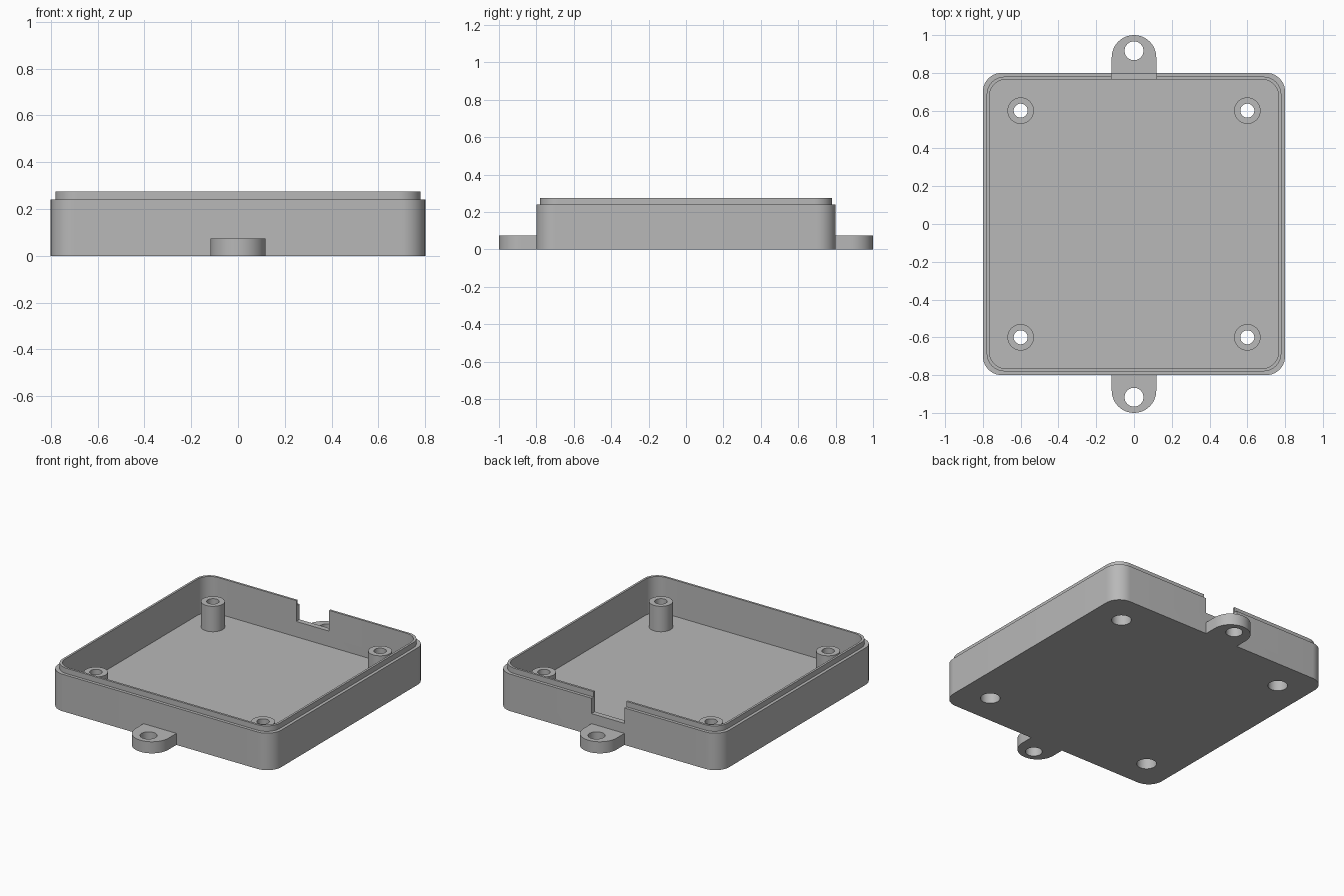
import bpy, bmesh
from math import sin, cos, pi, radians

if "Cube" in bpy.data.objects:
    bpy.data.objects.remove(bpy.data.objects["Cube"])

grey = bpy.data.materials.new("plain grey")
grey.use_nodes = True
grey.diffuse_color = (0.48, 0.48, 0.48, 1)
grey.node_tree.nodes["Principled BSDF"].inputs["Base Color"].default_value = grey.diffuse_color


def rounded_square(half, radius, steps=12):
    """Outline of a square with round corners."""
    pts = []
    for k, (sx, sy) in enumerate([(1, 1), (-1, 1), (-1, -1), (1, -1)]):
        for i in range(steps + 1):
            a = k * pi / 2 + i * pi / 2 / steps
            pts.append((sx * (half - radius) + radius * cos(a),
                        sy * (half - radius) + radius * sin(a)))
    return pts


def circle(radius, x=0, y=0, n=48):
    return [(x + radius * cos(2 * pi * i / n), y + radius * sin(2 * pi * i / n))
            for i in range(n)]


def loft(name, loops, closed=False):
    """Skin through (outline, z) loops; cap the ends or join them in a ring."""
    bm = bmesh.new()
    rings = [[bm.verts.new((x, y, z)) for x, y in pts] for pts, z in loops]
    pairs = list(zip(rings, rings[1:]))
    if closed:
        pairs.append((rings[-1], rings[0]))
    for a, b in pairs:
        for i in range(len(a)):
            j = (i + 1) % len(a)
            bm.faces.new((a[i], a[j], b[j], b[i]))
    if not closed:
        bm.faces.new(rings[0][::-1])
        bm.faces.new(rings[-1])
    bmesh.ops.recalc_face_normals(bm, faces=bm.faces)
    mesh = bpy.data.meshes.new(name)
    bm.to_mesh(mesh)
    bm.free()
    mesh.materials.append(grey)
    obj = bpy.data.objects.new(name, mesh)
    bpy.context.collection.objects.link(obj)
    return obj


def cut(obj, cutters):
    """Subtract the cutters, then remove them."""
    for c in cutters:
        mod = obj.modifiers.new("cut", 'BOOLEAN')
        mod.operation, mod.solver, mod.object = 'DIFFERENCE', 'EXACT', c
    bpy.context.view_layer.update()
    done = bpy.data.meshes.new_from_object(
        obj.evaluated_get(bpy.context.evaluated_depsgraph_get()))
    obj.modifiers.clear()
    obj.data = done
    for c in cutters:
        bpy.data.objects.remove(c)


FLOOR, RIM, TOP, POST_TOP, TAB_TOP = 0.04, 0.24, 0.275, 0.205, 0.075
TAB_R = 0.118
corners = [(sx * 0.6, sy * 0.6) for sx in (-1, 1) for sy in (-1, 1)]

# Tray with stepped lip and hollow inside
outer, lip, inner = (rounded_square(h, r) for h, r in
                     [(0.8, 0.1), (0.78, 0.095), (0.766, 0.09)])
tray = loft("tray", [(outer, 0), (outer, RIM), (lip, RIM), (lip, TOP),
                     (inner, TOP), (inner, FLOOR)])

# Cable notch in the back wall and screw holes in the floor
w = TAB_R
notch_outline = [(w, 0.7), (w, 0.9), (-w, 0.9), (-w, 0.7)]
cutters = [loft("notch_cutter", [(notch_outline, 0.14), (notch_outline, 0.4)])]
for x, y in corners:
    hole = circle(0.058, x, y)
    cutters.append(loft("hole_cutter", [(hole, -0.1), (hole, 0.1)]))
cut(tray, cutters)
parts = [tray]

# Hollow screw posts with a wider bore from below
for x, y in corners:
    profile = [(0.07, FLOOR), (0.07, POST_TOP), (0.037, POST_TOP),
               (0.037, 0.1), (0.058, 0.1), (0.058, FLOOR)]
    parts.append(loft("screw_post", [(circle(r, x, y), z) for r, z in profile], True))

# Mounting tabs with round ends, front and back
for name, s in (("front_tab", -1), ("back_tab", 1)):
    outline = [(TAB_R, s * 0.8)]
    outline += [(TAB_R * cos(i * pi / 24), s * (1 - TAB_R + TAB_R * sin(i * pi / 24)))
                for i in range(25)]
    outline.append((-TAB_R, s * 0.8))
    tab = loft(name, [(outline, 0), (outline, TAB_TOP)])
    hole = circle(0.05, 0, s * 0.917)
    cut(tab, [loft("tab_cutter", [(hole, -0.1), (hole, 0.2)])])
    parts.append(tab)

# Smooth the round walls and keep the edges sharp
bpy.ops.object.select_all(action='DESELECT')
for p in parts:
    p.select_set(True)
bpy.context.view_layer.objects.active = tray
bpy.ops.object.shade_smooth_by_angle(angle=radians(30))
